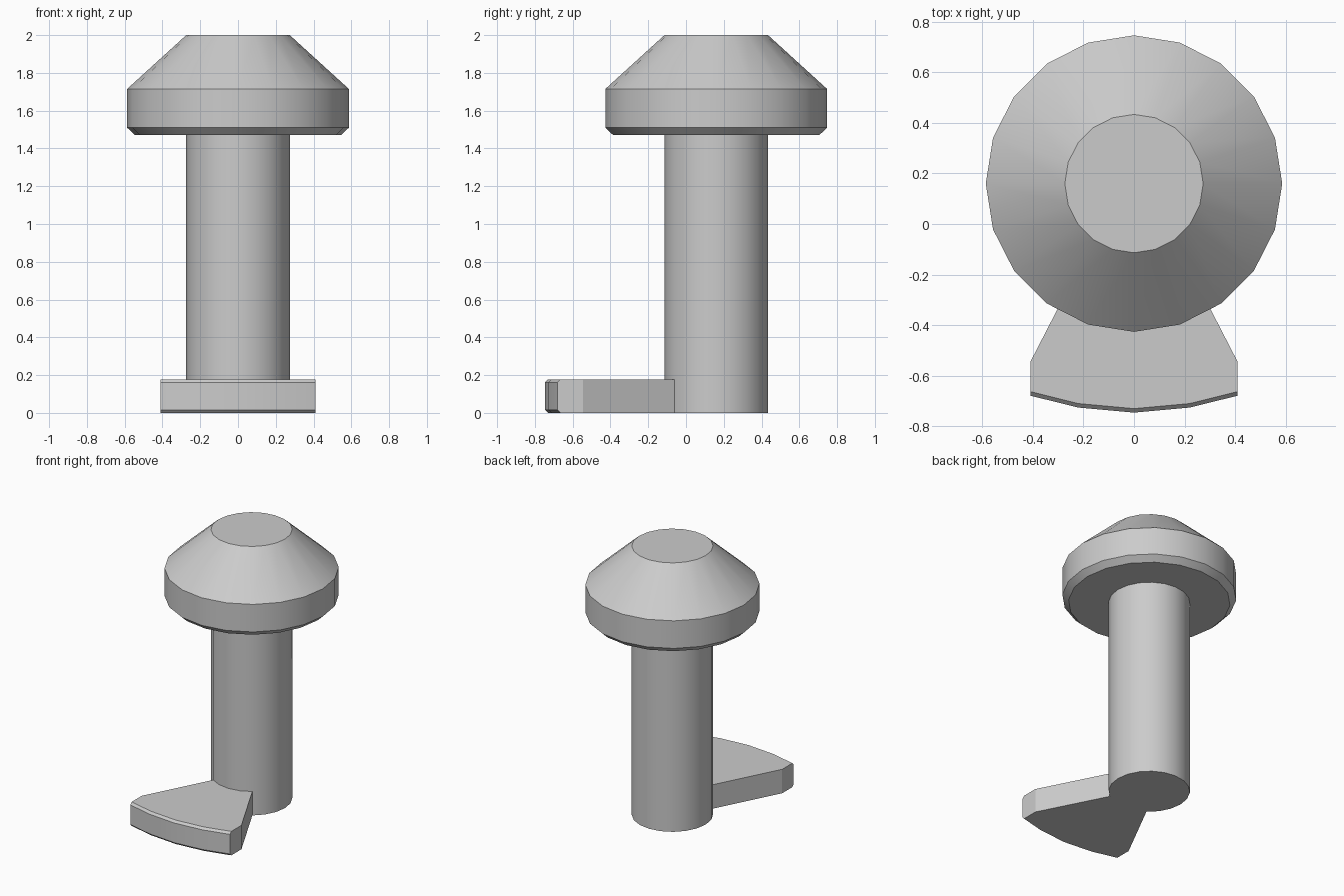
import bpy, bmesh
from math import sin, cos, tau

cube = bpy.data.objects.get("Cube")
if cube:
    bpy.data.objects.remove(cube, do_unlink=True)

SIDES = 20
AXIS_Y = 0.16
SHAFT_R = 0.274

grey = bpy.data.materials.new("plain grey")
grey.use_nodes = True
grey.diffuse_color = (0.6, 0.6, 0.6, 1)
grey.node_tree.nodes["Principled BSDF"].inputs["Base Color"].default_value = (0.6, 0.6, 0.6, 1)


def ring_point(radius, step):
    """Point on the round parts, counted in sides from the front."""
    a = tau * step / SIDES
    return radius * sin(a), AXIS_Y - radius * cos(a)


def loft(name, layers):
    """Join stacked outlines with quads and cap both ends."""
    bm = bmesh.new()
    rings = [[bm.verts.new((x, y, z)) for x, y in outline] for outline, z in layers]
    for low, high in zip(rings, rings[1:]):
        n = len(low)
        for i in range(n):
            j = (i + 1) % n
            bm.faces.new((low[i], low[j], high[j], high[i]))
    bm.faces.new(rings[0])
    bm.faces.new(rings[-1])
    bmesh.ops.recalc_face_normals(bm, faces=bm.faces)
    mesh = bpy.data.meshes.new(name)
    bm.to_mesh(mesh)
    bm.free()
    mesh.materials.append(grey)
    obj = bpy.data.objects.new(name, mesh)
    bpy.context.collection.objects.link(obj)
    bpy.ops.object.select_all(action='DESELECT')
    obj.select_set(True)
    bpy.context.view_layer.objects.active = obj
    bpy.ops.object.shade_smooth_by_angle(angle=0.45)
    return obj


def circle(radius):
    return [ring_point(radius, i) for i in range(SIDES)]


# Round shaft and chamfered head
loft("shaft", [(circle(SHAFT_R), 0), (circle(SHAFT_R), 1.48)])
loft("head", [(circle(r), z) for r, z in
              [(0.545, 1.47), (0.587, 1.51), (0.587, 1.715), (SHAFT_R, 2.0)]])


# Fan-shaped foot: front arc chamfered, back hugging the shaft
def foot_outline(inset):
    half = [(0.22, -0.727 + inset), (0.41, -0.68 + inset), (0.41, -0.545),
            ring_point(SHAFT_R, 2), ring_point(SHAFT_R, 1)]
    mirrored = [(-x, y) for x, y in reversed(half)]
    return [(0, -0.747 + inset)] + half + [ring_point(SHAFT_R, 0)] + mirrored


loft("foot", [(foot_outline(i), z) for i, z in
              [(0.016, 0), (0, 0.016), (0, 0.162), (0.016, 0.178)]])
